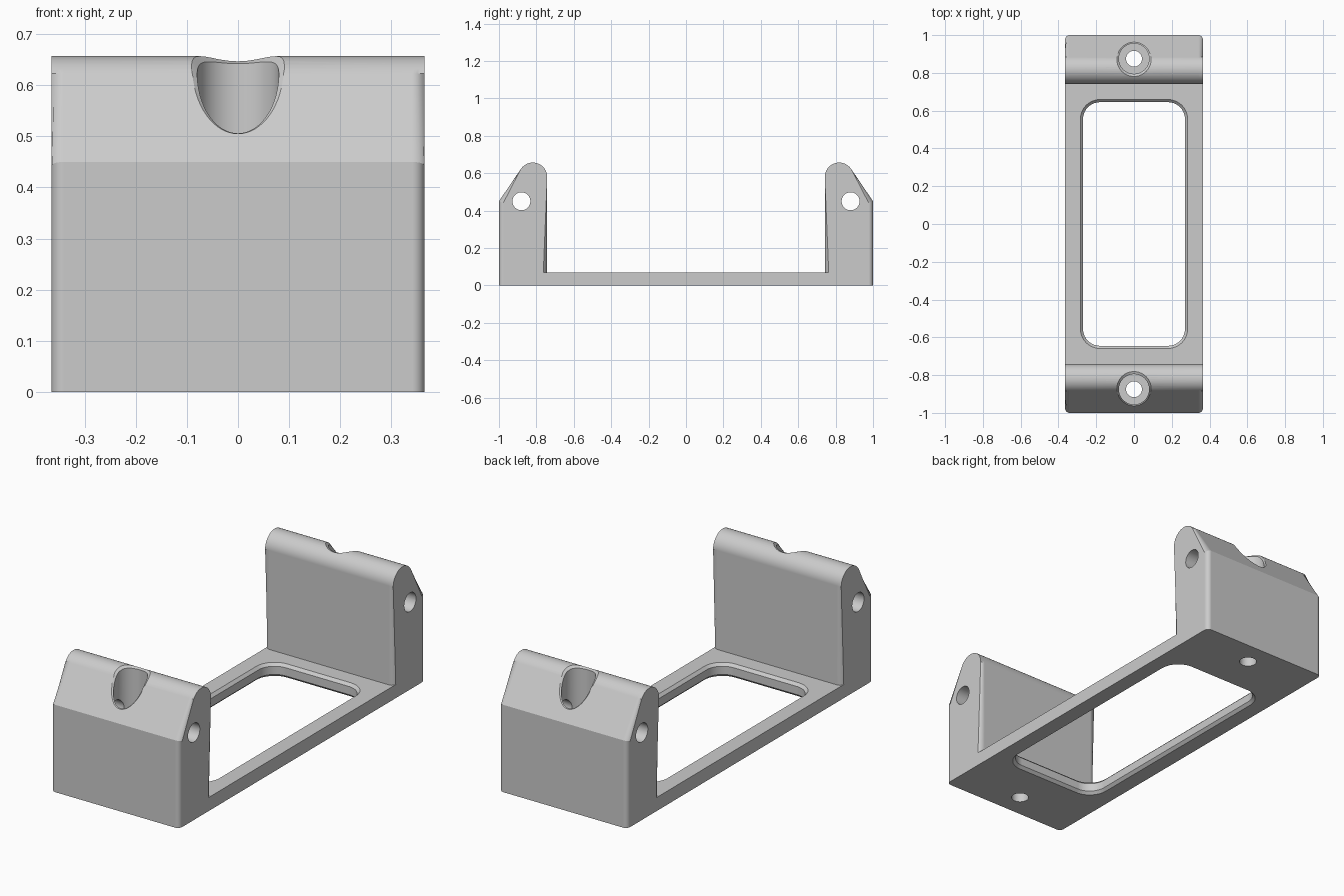
import bpy, bmesh
from math import sin, cos, pi, radians, sqrt
from mathutils import Matrix

cube = bpy.data.objects.get("Cube")
if cube:
    bpy.data.objects.remove(cube, do_unlink=True)

HALF_W = 0.365          # half width of the bracket
INNER, OUTER = 0.742, 1.0
PLATE = 0.07            # base plate thickness
SHOULDER = 0.45         # height where the slope starts
ARC_Y, ARC_Z, ARC_R = 0.819, 0.58, 0.077
HOLE_Y = 0.875

grey = bpy.data.materials.new("light grey")
grey.use_nodes = True
grey.diffuse_color = (0.6, 0.6, 0.6, 1)
grey.node_tree.nodes["Principled BSDF"].inputs["Base Color"].default_value = (0.6, 0.6, 0.6, 1)


def make_object(name, bm):
    bmesh.ops.recalc_face_normals(bm, faces=bm.faces)
    mesh = bpy.data.meshes.new(name)
    bm.to_mesh(mesh)
    bm.free()
    mesh.materials.append(grey)
    ob = bpy.data.objects.new(name, mesh)
    bpy.context.collection.objects.link(ob)
    return ob


def loft(rings):
    """Closed solid through a list of equally long point rings."""
    bm = bmesh.new()
    loops = [[bm.verts.new(p) for p in ring] for ring in rings]
    n = len(loops[0])
    for a, b in zip(loops, loops[1:]):
        for i in range(n):
            j = (i + 1) % n
            bm.faces.new((a[i], a[j], b[j], b[i]))
    bm.faces.new(loops[0])
    bm.faces.new(loops[-1])
    return bm


def circle(r, z, y=0, n=48):
    return [(r * cos(2 * pi * i / n), y + r * sin(2 * pi * i / n), z) for i in range(n)]


def rounded_rect(hx, hy, r, z, seg=10):
    pts = []
    for k, (sx, sy) in enumerate([(1, 1), (-1, 1), (-1, -1), (1, -1)]):
        for i in range(seg + 1):
            a = pi / 2 * (k + i / seg)
            pts.append((sx * (hx - r) + r * cos(a), sy * (hy - r) + r * sin(a), z))
    return pts


def surface_height(y):
    """Height of the tower top at distance y from the middle."""
    slope = SHOULDER + (OUTER - y) * 1.488
    if y > ARC_Y + ARC_R * cos(radians(33.9)):
        return slope
    return ARC_Z + sqrt(max(ARC_R ** 2 - (y - ARC_Y) ** 2, 0))


def tower():
    """Upright with a sloped outer shoulder, round top and rounded ends."""
    profile = [(INNER, 0), (OUTER, 0), (OUTER, SHOULDER)]
    for i in range(17):
        a = radians(33.9 + (180 - 33.9) * i / 16)
        profile.append((ARC_Y + ARC_R * cos(a), ARC_Z + ARC_R * sin(a)))
    bm = loft([[(x, y, z) for y, z in profile] for x in (-HALF_W, HALF_W)])
    ends = [e for e in bm.edges
            if abs(e.verts[0].co.x - e.verts[1].co.x) < 1e-5
            and max(v.co.z for v in e.verts) > 0.01]
    bmesh.ops.bevel(bm, geom=ends, offset=0.024, segments=5, profile=0.5, affect='EDGES')
    return bm


def pocket():
    """Screw recess whose chamfered rim follows the tower surface."""
    n, r = 64, 0.08
    low, rim, top = [], [], []
    for i in range(n):
        c, s = cos(2 * pi * i / n), sin(2 * pi * i / n)
        z0 = surface_height(HOLE_Y + r * s) - 0.011
        r1 = 0.091 - 0.003 * s
        z1 = surface_height(HOLE_Y + r1 * s)
        r2, z2 = r + (r1 - r) * 1.3, z0 + (z1 - z0) * 1.3
        low.append((r * c, HOLE_Y + r * s, z0))
        rim.append((r2 * c, HOLE_Y + r2 * s, z2))
        top.append((r2 * c, HOLE_Y + r2 * s, 0.8))
    return loft([circle(r, 0.2, HOLE_Y, n), low, rim, top])


def mirrored(bm, side):
    bm.transform(Matrix.Diagonal((1, side, 1, 1)))
    return bm


# Base plate
body = make_object("bracket_body", loft([
    [(sx * HALF_W, sy * 0.85, z) for sx, sy in ((1, 1), (-1, 1), (-1, -1), (1, -1))]
    for z in (0, PLATE)]))
steps = []

# Towers, recesses and holes at both ends
for side, label in ((-1, "front"), (1, "back")):
    steps.append((make_object(label + "_tower", mirrored(tower(), side)), 'UNION'))
    steps.append((make_object(label + "_recess_cutter", mirrored(pocket(), side)), 'DIFFERENCE'))
    steps.append((make_object(label + "_screw_cutter", loft(
        [circle(0.042, z, side * HOLE_Y) for z in (-0.1, 0.3)])), 'DIFFERENCE'))
    pin = loft([[(x, side * 0.88 + b, SHOULDER + a) for a, b, _ in circle(0.048, 0)]
                for x in (-0.5, 0.5)])
    steps.append((make_object(label + "_pin_cutter", pin), 'DIFFERENCE'))

# Chamfered window in the plate
CH = 0.014
window = loft([rounded_rect(0.27 + d, 0.645 + d, 0.09 + d, z) for d, z in (
    (CH * 2, -CH), (0, CH), (0, PLATE - CH), (CH * 2, PLATE + CH))])
steps.append((make_object("window_cutter", window), 'DIFFERENCE'))

for ob, operation in steps:
    mod = body.modifiers.new(ob.name, 'BOOLEAN')
    mod.object, mod.operation, mod.solver = ob, operation, 'EXACT'

# Bake the result and drop the helpers
graph = bpy.context.evaluated_depsgraph_get()
result = bpy.data.meshes.new_from_object(body.evaluated_get(graph))
body.modifiers.clear()
body.data = result
body.data.materials.clear()
body.data.materials.append(grey)
for poly in body.data.polygons:
    poly.material_index = 0
for ob, _ in steps:
    bpy.data.objects.remove(ob, do_unlink=True)

# Smooth curved surfaces, crisp edges
bpy.ops.object.select_all(action='DESELECT')
body.select_set(True)
bpy.context.view_layer.objects.active = body
bpy.ops.object.shade_smooth_by_angle(angle=radians(25))
normals = body.modifiers.new("even_normals", 'WEIGHTED_NORMAL')
normals.keep_sharp = True
